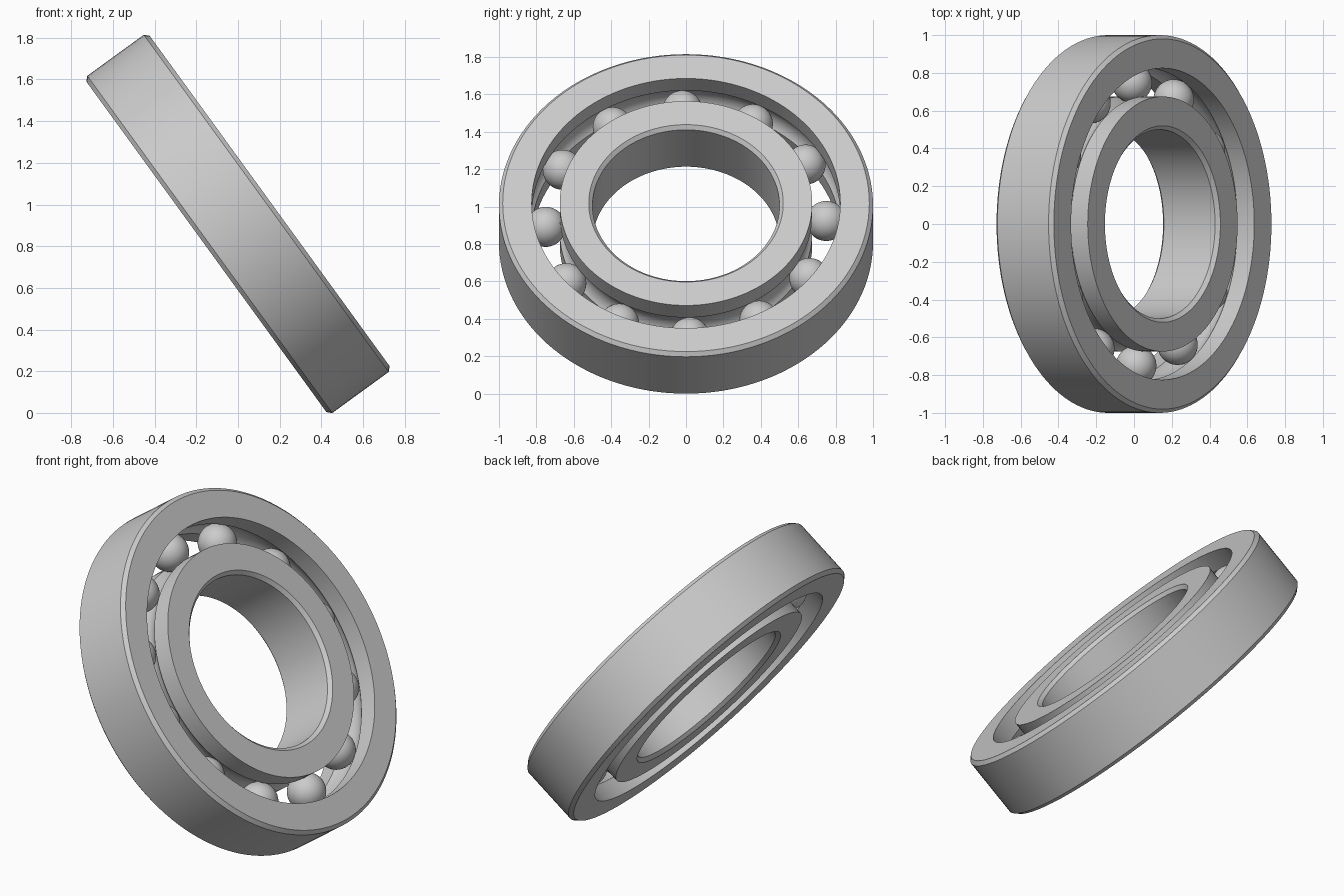
import bpy
import bmesh
import math
from mathutils import Matrix

cube = bpy.data.objects.get("Cube")
if cube:
    bpy.data.objects.remove(cube, do_unlink=True)

HALF = 0.1875        # half the bearing width
CHAMFER = 0.02
PITCH = 0.75         # radius of the circle of ball centres
BALL = 0.107
GAP = 0.075          # pitch circle to ring shoulder
TILT = Matrix.Translation((0, 0, 0.907)) @ Matrix.Rotation(math.radians(54), 4, 'Y')

steel = bpy.data.materials.new("steel grey")
steel.use_nodes = True
colour = (0.6, 0.6, 0.6, 1)
steel.diffuse_color = colour
steel.node_tree.nodes["Principled BSDF"].inputs["Base Color"].default_value = colour


def add_object(name, bm, angle):
    mesh = bpy.data.meshes.new(name)
    bmesh.ops.recalc_face_normals(bm, faces=bm.faces)
    bm.to_mesh(mesh)
    bm.free()
    mesh.materials.append(steel)
    obj = bpy.data.objects.new(name, mesh)
    bpy.context.collection.objects.link(obj)
    obj.matrix_world = TILT
    bpy.ops.object.select_all(action='DESELECT')
    obj.select_set(True)
    bpy.context.view_layer.objects.active = obj
    bpy.ops.object.shade_smooth_by_angle(angle=math.radians(angle))
    return obj


def ring(name, rim, side):
    """Chamfered race; side is +1 for the outer ring, -1 for the inner one."""
    shoulder = PITCH + side * GAP
    profile = [(shoulder, HALF), (rim - side * CHAMFER, HALF), (rim, HALF - CHAMFER),
               (rim, CHAMFER - HALF), (rim - side * CHAMFER, -HALF), (shoulder, -HALF)]
    # ball groove
    groove = BALL + 0.001
    reach = math.acos(GAP / groove)
    steps = 16
    for i in range(steps + 1):
        a = reach * (2 * i / steps - 1)
        profile.append((PITCH + side * groove * math.cos(a), groove * math.sin(a)))
    bm = bmesh.new()
    verts = [bm.verts.new((r, 0, z)) for r, z in profile]
    edges = [bm.edges.new((v, verts[i - 1])) for i, v in enumerate(verts)]
    bmesh.ops.spin(bm, geom=verts + edges, cent=(0, 0, 0), axis=(0, 0, 1),
                   angle=math.tau, steps=128, use_merge=True)
    bmesh.ops.remove_doubles(bm, verts=bm.verts, dist=0.0001)
    return add_object(name, bm, 25)


ring("outer_ring", 1.0, 1)
ring("inner_ring", 0.5, -1)

# Rolling balls
COUNT = 12
for i in range(COUNT):
    phi = math.tau * i / COUNT + math.radians(1.5)
    place = Matrix.Translation((-PITCH * math.sin(phi), PITCH * math.cos(phi), 0))
    bm = bmesh.new()
    bmesh.ops.create_uvsphere(bm, u_segments=40, v_segments=24, radius=BALL, matrix=place)
    add_object(f"ball_{i + 1}", bm, 30)
